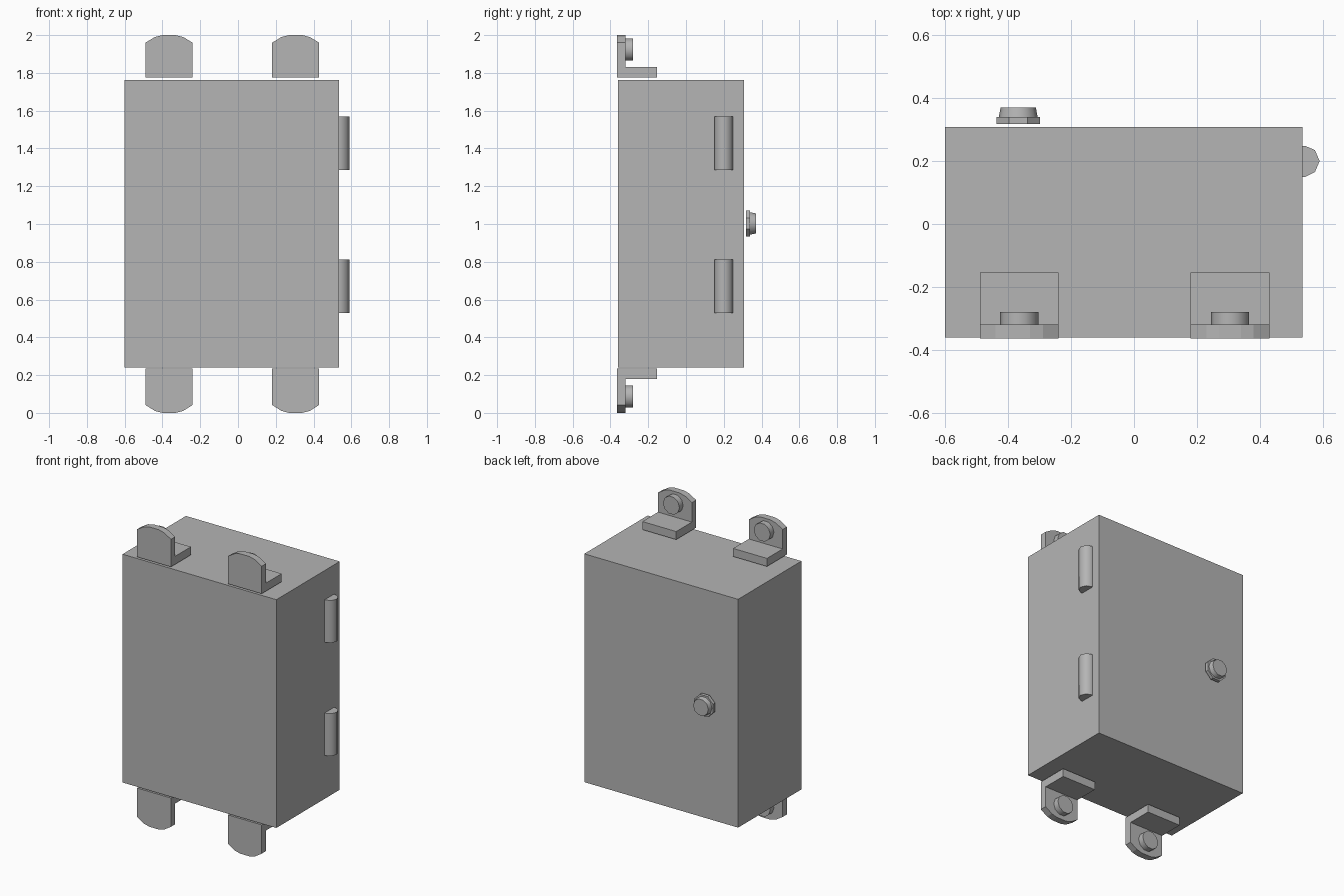
import bpy, bmesh, math
from mathutils import Matrix, Vector

cube = bpy.data.objects.get("Cube")
if cube:
    bpy.data.objects.remove(cube, do_unlink=True)

grey = bpy.data.materials.new("mid grey metal")
grey.use_nodes = True
colour = (0.46, 0.46, 0.46, 1)
grey.diffuse_color = colour
grey.node_tree.nodes["Principled BSDF"].inputs["Base Color"].default_value = colour


def add_object(name, bm, smooth=False):
    bmesh.ops.recalc_face_normals(bm, faces=bm.faces)
    mesh = bpy.data.meshes.new(name)
    bm.to_mesh(mesh)
    bm.free()
    mesh.materials.append(grey)
    obj = bpy.data.objects.new(name, mesh)
    bpy.context.collection.objects.link(obj)
    if smooth:
        bpy.ops.object.select_all(action="DESELECT")
        obj.select_set(True)
        bpy.context.view_layer.objects.active = obj
        bpy.ops.object.shade_smooth_by_angle(angle=math.radians(50))
    return obj


def box(name, low, high):
    low, high = Vector(low), Vector(high)
    bm = bmesh.new()
    bmesh.ops.create_cube(bm, size=1, matrix=Matrix.Translation((low + high) / 2)
                          @ Matrix.Diagonal((*(high - low), 1)))
    return add_object(name, bm)


def prism(name, points, offset, smooth=False):
    """Extrude a flat outline along an offset."""
    bm = bmesh.new()
    face = bm.faces.new([bm.verts.new(p) for p in points])
    new = bmesh.ops.extrude_face_region(bm, geom=[face], use_keep_orig=True)["geom"]
    bmesh.ops.translate(bm, vec=offset, verts=[v for v in new if isinstance(v, bmesh.types.BMVert)])
    return add_object(name, bm, smooth)


def disc(name, x, z, y0, y1, r0, r1, sides, smooth=False):
    """Cylinder or cone along y."""
    bm = bmesh.new()
    turn = Matrix.Rotation(-math.pi / 2, 4, "X") @ Matrix.Rotation(math.pi / sides, 4, "Z")
    bmesh.ops.create_cone(bm, cap_ends=True, segments=sides, radius1=r0, radius2=r1,
                          depth=y1 - y0, matrix=Matrix.Translation((x, (y0 + y1) / 2, z)) @ turn)
    return add_object(name, bm, smooth)


# Enclosure
box("enclosure", (-0.6, -0.36, 0.24), (0.535, 0.308, 1.763))

# Mounting brackets with rounded ears, feet and bolts
half_ear = [(0.125, 0.0), (0.125, 0.182), (0.075, 0.212), (0.035, 0.222)]
outline = half_ear + [(-x, h) for x, h in reversed(half_ear)]
for side, x in (("right", -0.365), ("left", 0.305)):
    for level, base, d in (("top", 1.776, 1), ("bottom", 0.234, -1)):
        tag = f"{level}_{side}"
        ear_scale = abs((2.0 if d > 0 else 0.0) - base) / half_ear[-1][1]
        prism(f"bracket_ear_{tag}",
              [(x + px, -0.364, base + d * h * ear_scale) for px, h in outline], (0, 0.045, 0))
        z0, z1 = sorted((base, base + d * 0.054))
        box(f"bracket_foot_{tag}", (x - 0.125, -0.319, z0), (x + 0.125, -0.154, z1))
        disc(f"bracket_bolt_{tag}", x, base + d * 0.147, -0.32, -0.28, 0.061, 0.061, 10, True)

# Hinge barrels on the left side
profile = [(0.53, 0.15), (0.545, 0.15), (0.575, 0.165), (0.59, 0.2),
           (0.575, 0.235), (0.545, 0.248), (0.53, 0.248)]
for name, z in (("lower_hinge", 0.53), ("upper_hinge", 1.285)):
    prism(name, [(x, y, z) for x, y in profile], (0, 0, 0.283), True)

# Latch on the back door
disc("latch_flange", -0.368, 1.003, 0.318, 0.34, 0.075, 0.075, 8)
disc("latch_knob", -0.368, 1.003, 0.339, 0.37, 0.062, 0.056, 10, True)
